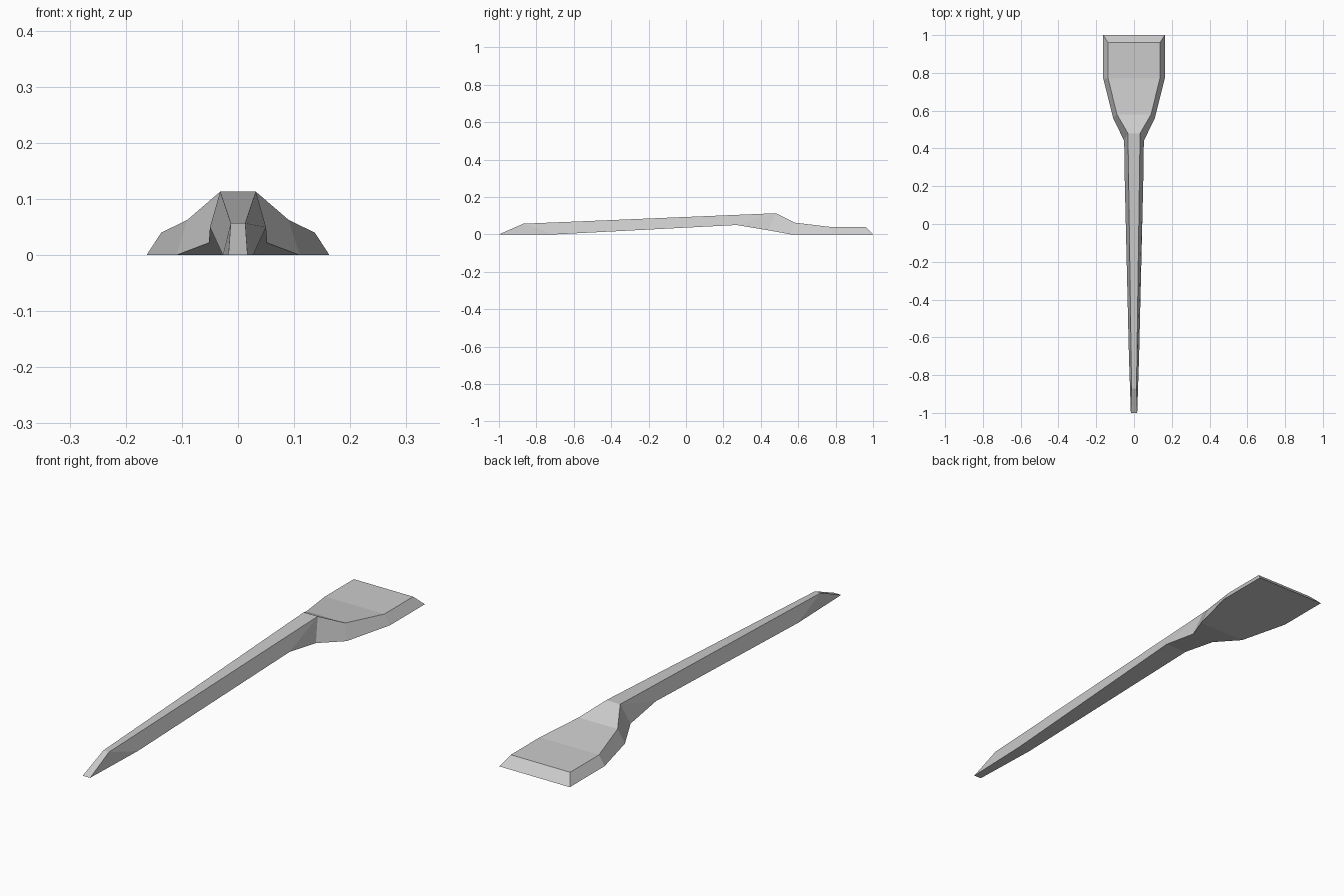
import bpy
import bmesh

cube = bpy.data.objects.get("Cube")
if cube:
    bpy.data.objects.remove(cube, do_unlink=True)

# Plain grey metal
metal = bpy.data.materials.new("grey_metal")
metal.use_nodes = True
grey = (0.6, 0.6, 0.6, 1)
metal.diffuse_color = grey
metal.node_tree.nodes["Principled BSDF"].inputs["Base Color"].default_value = grey

# Stations along the bar: top (y, z, half width), bottom (y, z, half width)
stations = [
    ((-1.00, 0.000, 0.017), (-1.00, 0.000, 0.017)),  # narrow tip
    ((-0.87, 0.057, 0.013), (-0.70, 0.000, 0.027)),  # end of tip bevel
    ((0.48, 0.113, 0.032), (0.27, 0.050, 0.050)),    # top of shaft
    ((0.48, 0.113, 0.032), (0.44, 0.022, 0.052)),    # neck
    ((0.58, 0.063, 0.090), (0.56, 0.000, 0.110)),    # shoulder
    ((0.77, 0.040, 0.137), (0.77, 0.000, 0.163)),    # blade
    ((0.96, 0.040, 0.137), (1.00, 0.000, 0.163)),    # blade edge
]


def ring(bm, top, bottom):
    """Four corners of one cross-section, mirrored across x."""
    corners = [(-1, top), (1, top), (1, bottom), (-1, bottom)]
    return [bm.verts.new((s * w, y, z)) for s, (y, z, w) in corners]


# Tapered shaft and flared blade, lofted as one piece
bm = bmesh.new()
rings = [ring(bm, *station) for station in stations]
for a, b in zip(rings, rings[1:]):
    for i in range(4):
        j = (i + 1) % 4
        bm.faces.new((a[i], a[j], b[j], b[i]))
bm.faces.new(rings[-1])
bmesh.ops.remove_doubles(bm, verts=bm.verts, dist=0.0001)
bmesh.ops.recalc_face_normals(bm, faces=bm.faces)

mesh = bpy.data.meshes.new("flat_bar")
bm.to_mesh(mesh)
bm.free()
mesh.materials.append(metal)
bar = bpy.data.objects.new("flat_bar", mesh)
bpy.context.collection.objects.link(bar)
